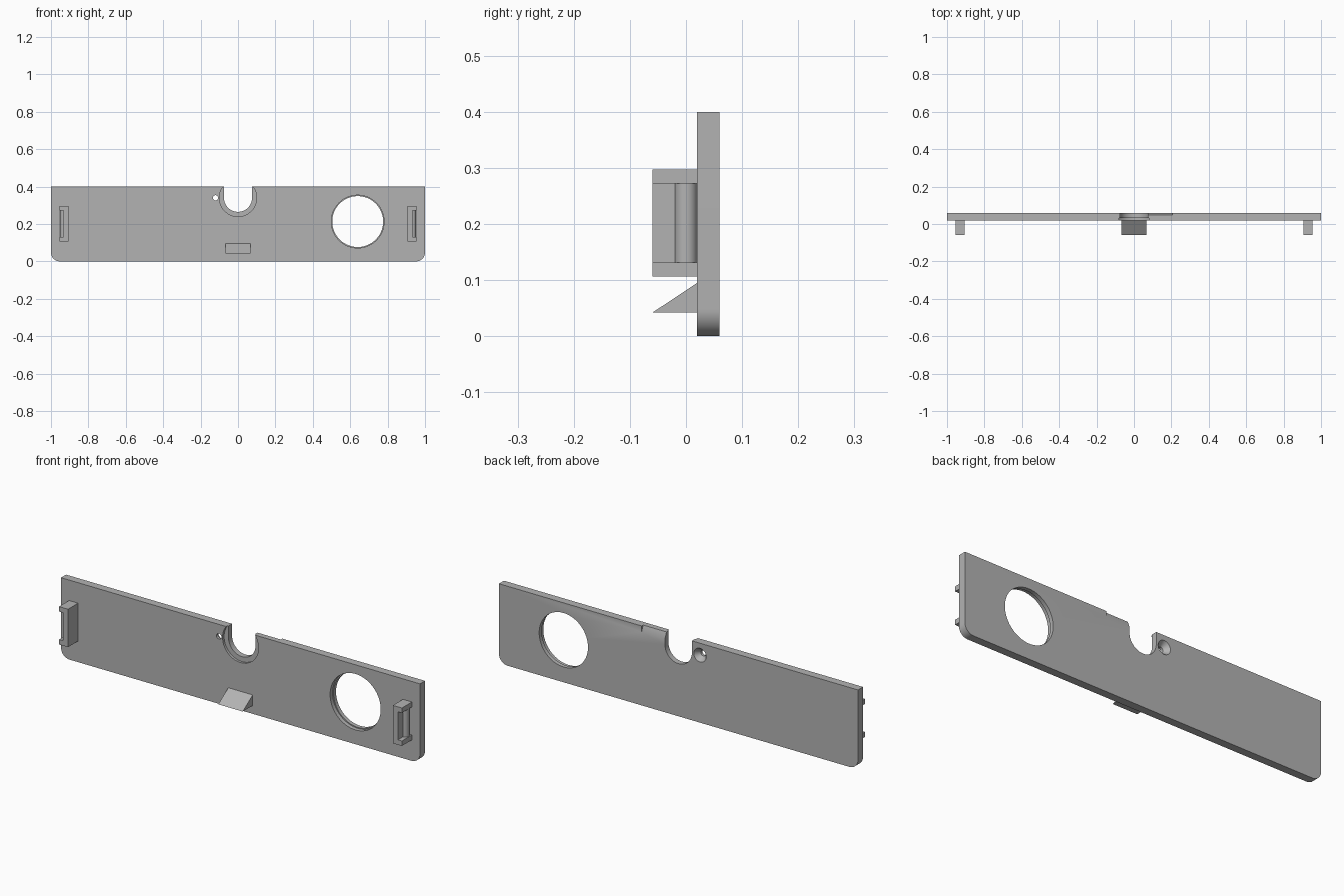
import bpy, bmesh
from math import sin, cos, pi, radians
from mathutils import Vector

cube = bpy.data.objects.get("Cube")
if cube:
    bpy.data.objects.remove(cube, do_unlink=True)

grey = bpy.data.materials.new("plain grey")
grey.use_nodes = True
colour = (0.45, 0.45, 0.45, 1)
grey.diffuse_color = colour
grey.node_tree.nodes["Principled BSDF"].inputs["Base Color"].default_value = colour


def arc(cx, cy, r, start, end, steps):
    return [(cx + r * cos(radians(start + (end - start) * i / steps)),
             cy + r * sin(radians(start + (end - start) * i / steps)))
            for i in range(steps + 1)]


def prism(name, profile, place, offset):
    """Extrude a flat profile, placed in space by a function, along an offset."""
    bm = bmesh.new()
    face = bm.faces.new([bm.verts.new(place(*p)) for p in profile])
    moved = bmesh.ops.extrude_face_region(bm, geom=[face])["geom"]
    bmesh.ops.translate(bm, vec=Vector(offset),
                        verts=[v for v in moved if isinstance(v, bmesh.types.BMVert)])
    return finish(name, bm)


def cone(name, x, z, y0, y1, r0, r1, sides=64):
    """Round solid running from y0 (radius r0) to y1 (radius r1)."""
    bm = bmesh.new()
    rings = [[bm.verts.new((x + r * cos(2 * pi * i / sides), y, z + r * sin(2 * pi * i / sides)))
              for i in range(sides)] for y, r in ((y0, r0), (y1, r1))]
    for i in range(sides):
        j = (i + 1) % sides
        bm.faces.new((rings[0][i], rings[0][j], rings[1][j], rings[1][i]))
    for ring in rings:
        bm.faces.new(ring)
    return finish(name, bm)


def finish(name, bm):
    bmesh.ops.recalc_face_normals(bm, faces=bm.faces)
    mesh = bpy.data.meshes.new(name)
    bm.to_mesh(mesh)
    bm.free()
    mesh.materials.append(grey)
    obj = bpy.data.objects.new(name, mesh)
    bpy.context.collection.objects.link(obj)
    return obj


def cut(target, cutter):
    mod = target.modifiers.new(cutter.name, "BOOLEAN")
    mod.operation, mod.solver, mod.object = "DIFFERENCE", "EXACT", cutter
    bpy.context.view_layer.objects.active = target
    bpy.ops.object.modifier_apply(modifier=mod.name)
    bpy.data.objects.remove(cutter, do_unlink=True)


def smooth(obj):
    bpy.ops.object.select_all(action="DESELECT")
    obj.select_set(True)
    bpy.context.view_layer.objects.active = obj
    bpy.ops.object.shade_smooth_by_angle(angle=radians(30))


FRONT, BACK, TOP = 0.02, 0.06, 0.4

# Panel with rounded lower corners
r = 0.048
outline = arc(-1 + r, r, r, 180, 270, 12) + arc(1 - r, r, r, 270, 360, 12) + [(1, TOP), (-1, TOP)]
panel = prism("panel", outline, lambda x, z: (x, FRONT, z), (0, BACK - FRONT, 0))

# Large round opening with a shallow front step
cut(panel, cone("opening", 0.64, 0.213, 0, 0.1, 0.136, 0.136, 96))
cut(panel, cone("opening_step", 0.64, 0.213, 0, 0.04, 0.141, 0.141, 96))

# U-shaped notch in the top edge with a round front counterbore
u_shape = arc(0, 0.34, 0.075, 180, 360, 40) + [(0.075, 0.5), (-0.075, 0.5)]
cut(panel, prism("notch", u_shape, lambda x, z: (x, 0, z), (0, 0.1, 0)))
cut(panel, cone("notch_counterbore", 0, 0.34, 0, 0.032, 0.1, 0.1))

# Small screw hole, countersunk from the back
cut(panel, cone("screw_hole", -0.12, 0.34, 0, 0.1, 0.014, 0.014, 32))
cut(panel, cone("countersink", -0.12, 0.34, 0.034, 0.062, 0.014, 0.036, 32))

# Sloped relief on the upper back edge beside the notch
relief = [(0.046, 0.41), (0.07, 0.41), (0.07, 0.365), (0.06, 0.37), (0.048, TOP)]
cut(panel, prism("relief", relief, lambda y, z: (0.05, y, z), (0.155, 0, 0)))
smooth(panel)

# Wedge catch low on the front
prism("wedge_catch", [(-0.06, 0.042), (0.022, 0.042), (0.022, 0.096), (FRONT, 0.095)],
      lambda y, z: (-0.068, y, z), (0.136, 0, 0))

# Side clips: brackets open outward, with a rounded bead inside
for side, label in ((1, "left"), (-1, "right")):
    bracket = [(0.905, 0.106), (0.955, 0.106), (0.955, 0.131), (0.933, 0.131),
               (0.933, 0.272), (0.955, 0.272), (0.955, 0.297), (0.905, 0.297)]
    prism(label + "_clip", bracket, lambda x, z: (side * x, -0.06, z), (0, 0.081, 0))
    bead = prism(label + "_clip_bead", arc(0.932, 0, 0.02, -90, 90, 16),
                 lambda x, y: (side * x, y, 0.131), (0, 0, 0.141))
    smooth(bead)
